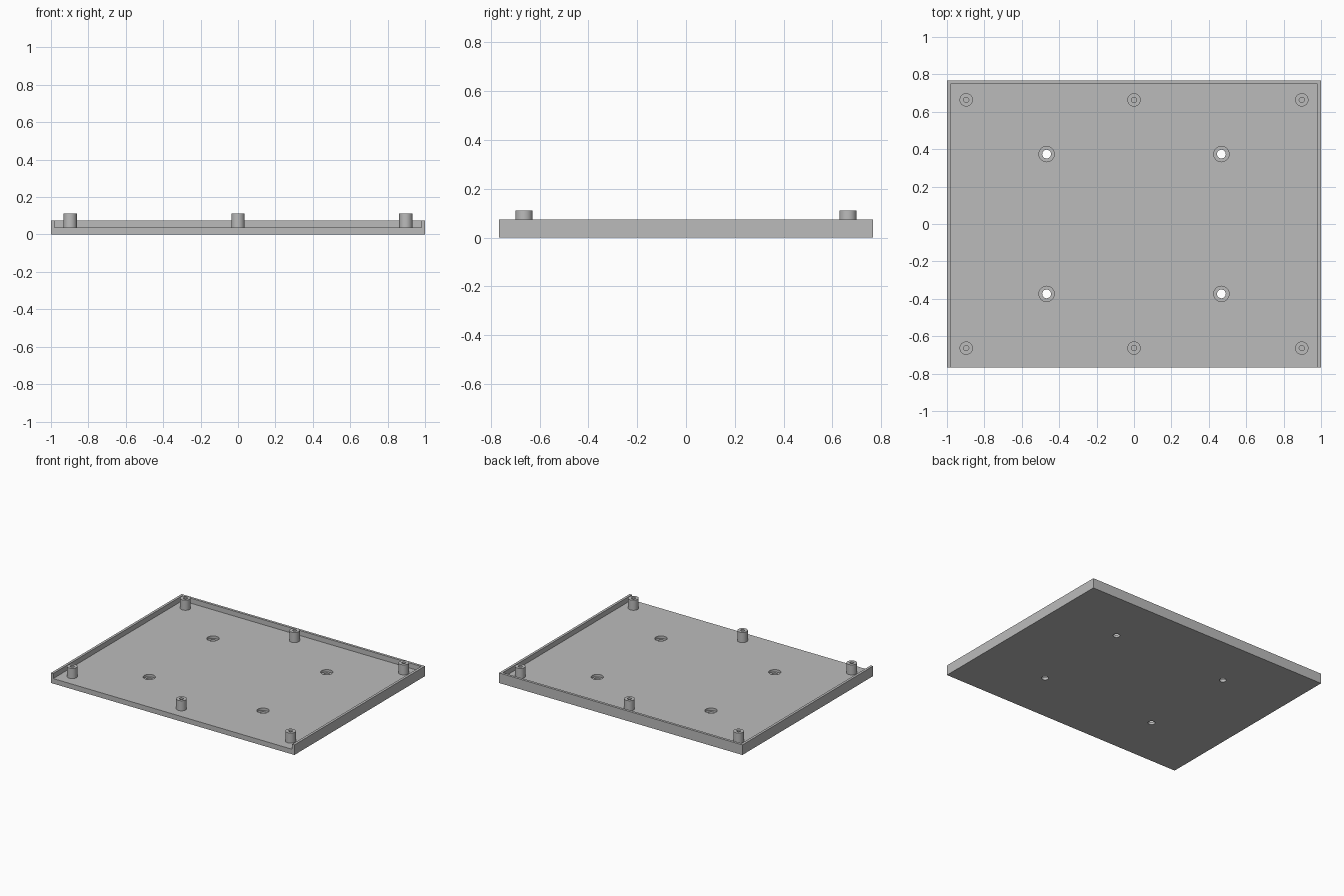
import bpy, bmesh, math
from mathutils import Matrix, Vector

cube = bpy.data.objects.get("Cube")
if cube:
    bpy.data.objects.remove(cube, do_unlink=True)

MM = 1 / 107                      # one design millimetre in scene units
HALF_X, HALF_Y = 107 * MM, 82 * MM
WALL, FLOOR, RIM, POST_TOP = 2 * MM, 4 * MM, 8 * MM, 12 * MM

grey = bpy.data.materials.new("plain grey")
grey.use_nodes = True
colour = (0.5, 0.5, 0.5, 1)
grey.diffuse_color = colour
grey.node_tree.nodes["Principled BSDF"].inputs["Base Color"].default_value = colour


def add_object(name, bm):
    bmesh.ops.recalc_face_normals(bm, faces=bm.faces)
    mesh = bpy.data.meshes.new(name)
    bm.to_mesh(mesh)
    bm.free()
    mesh.materials.append(grey)
    obj = bpy.data.objects.new(name, mesh)
    bpy.context.collection.objects.link(obj)
    return obj


def box(name, low, high):
    bm = bmesh.new()
    low, high = Vector(low), Vector(high)
    size = Matrix.Diagonal((*(high - low), 1))
    bmesh.ops.create_cube(bm, size=1, matrix=Matrix.Translation((low + high) / 2) @ size)
    return add_object(name, bm)


def lathe(name, profile, x, y, steps=48):
    """Revolve (radius, height) points around a vertical axis at x, y."""
    bm = bmesh.new()
    verts = [bm.verts.new((x + r, y, z)) for r, z in profile]
    edges = [bm.edges.new(pair) for pair in zip(verts, verts[1:])]
    bmesh.ops.spin(bm, geom=verts + edges, cent=(x, y, 0), axis=(0, 0, 1),
                   angle=math.tau, steps=steps, use_merge=True)
    bmesh.ops.remove_doubles(bm, verts=bm.verts, dist=1e-5)
    return add_object(name, bm)


def smooth(obj):
    bpy.ops.object.select_all(action="DESELECT")
    obj.select_set(True)
    bpy.context.view_layer.objects.active = obj
    bpy.ops.object.shade_smooth_by_angle(angle=math.radians(30))


def cut(obj, cutter):
    """Subtract the cutter, apply the result and discard the cutter."""
    cutter.hide_render = True
    mod = obj.modifiers.new("cut", "BOOLEAN")
    mod.operation, mod.solver, mod.object = "DIFFERENCE", "EXACT", cutter
    bpy.context.view_layer.objects.active = obj
    bpy.ops.object.modifier_apply(modifier=mod.name)
    bpy.data.objects.remove(cutter, do_unlink=True)


# Tray: slab with a pocket that leaves side and back rims, open at the front
tray = box("tray", (-HALF_X, -HALF_Y, 0), (HALF_X, HALF_Y, RIM))
cut(tray, box("pocket", (WALL - HALF_X, -HALF_Y - WALL, FLOOR),
              (HALF_X - WALL, HALF_Y - WALL, RIM + WALL)))

# Four counterbored mounting holes through the floor
bore, drill, seat = 4.4 * MM, 2.5 * MM, 2 * MM
stepped = [(0, -MM), (drill, -MM), (drill, seat), (bore, seat), (bore, RIM), (0, RIM)]
for x in (-50 * MM, 50 * MM):
    for y in (-40 * MM, 40 * MM):
        cut(tray, lathe("hole_cutter", stepped, x, y))
smooth(tray)

# Six hollow standoffs along the front and back
outer, inner = 3.8 * MM, 1.5 * MM
tube = [(outer, FLOOR), (outer, POST_TOP), (inner, POST_TOP), (inner, FLOOR)]
for row, y in (("front", -71 * MM), ("back", 71 * MM)):
    for side, x in (("right", -96 * MM), ("middle", 0), ("left", 96 * MM)):
        smooth(lathe(f"{row}_{side}_standoff", tube, x, y))
